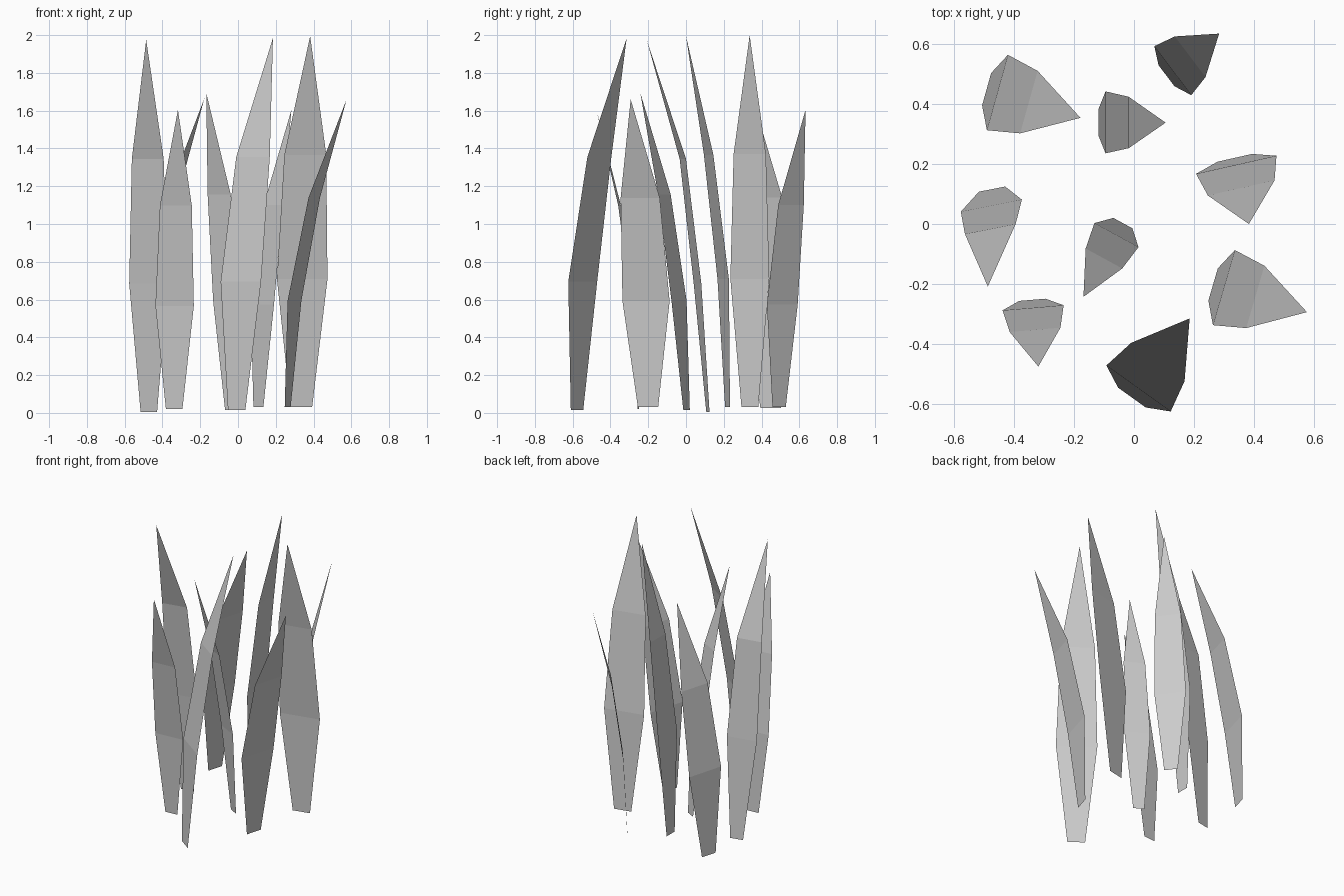
import bpy, bmesh
from math import radians, cos, sin
from mathutils import Vector

if "Cube" in bpy.data.objects:
    bpy.data.objects.remove(bpy.data.objects["Cube"])

# Blade profile levels: (height fraction, width fraction); the last level is the tip
LEVELS = [(0.0, 0.43), (0.345, 1.0), (0.68, 0.83)]

# base x, y, z | tip x, y, z | yaw of width direction, width | lean at mid, lean at upper
BLADES = [
    (-.49, .448, .025, -.178, .353, 1.665, 74.4, .260, .115, .45),
    (-.118, .338, .03, .105, .337, 2.0, 90, .206, .105, .45),
    (.108, .493, .03, .283, .633, 1.605, -53, .204, .12, .45),
    (.335, .22, .03, .382, .0, 1.995, 12.7, .274, .105, .455),
    (.263, -.201, .03, .575, -.293, 1.66, 73.7, .260, .115, .45),
    (-.007, -.577, .015, .185, -.314, 1.985, -35.6, .263, .115, .45),
    (-.037, .003, .015, -.168, -.242, 1.695, -28.6, .167, .163, .48),
    (-.472, .116, .005, -.486, -.208, 1.975, 11.2, .207, .17, .41),
    (-.338, -.252, .02, -.318, -.474, 1.605, 4.8, .204, .12, .45),
]


def grass_blade(name, bx, by, bz, tx, ty, tz, yaw, width, lean_mid, lean_upper):
    """Flat tapered blade that bends toward its tip."""
    base, tip = Vector((bx, by, bz)), Vector((tx, ty, tz))
    side = Vector((cos(radians(yaw)), sin(radians(yaw)), 0)) * width / 2
    bm = bmesh.new()
    rows = []
    for (h, w), lean in zip(LEVELS, (0, lean_mid, lean_upper)):
        c = base.lerp(tip, lean)
        c.z = bz + (tz - bz) * h
        rows.append((bm.verts.new(c - side * w), bm.verts.new(c + side * w)))
    for (a, b), (c, d) in zip(rows, rows[1:]):
        bm.faces.new((a, b, d, c))
    bm.faces.new((*rows[-1], bm.verts.new(tip)))
    # Upper side of the leaning blade faces up
    if sum(f.normal.z for f in bm.faces if not f.normal_update()) < 0:
        bmesh.ops.reverse_faces(bm, faces=bm.faces[:])
    mesh = bpy.data.meshes.new(name)
    bm.to_mesh(mesh)
    bm.free()
    bpy.context.collection.objects.link(bpy.data.objects.new(name, mesh))


# Clump of blades
for i, blade in enumerate(BLADES, 1):
    grass_blade(f"grass_blade_{i}", *blade)
